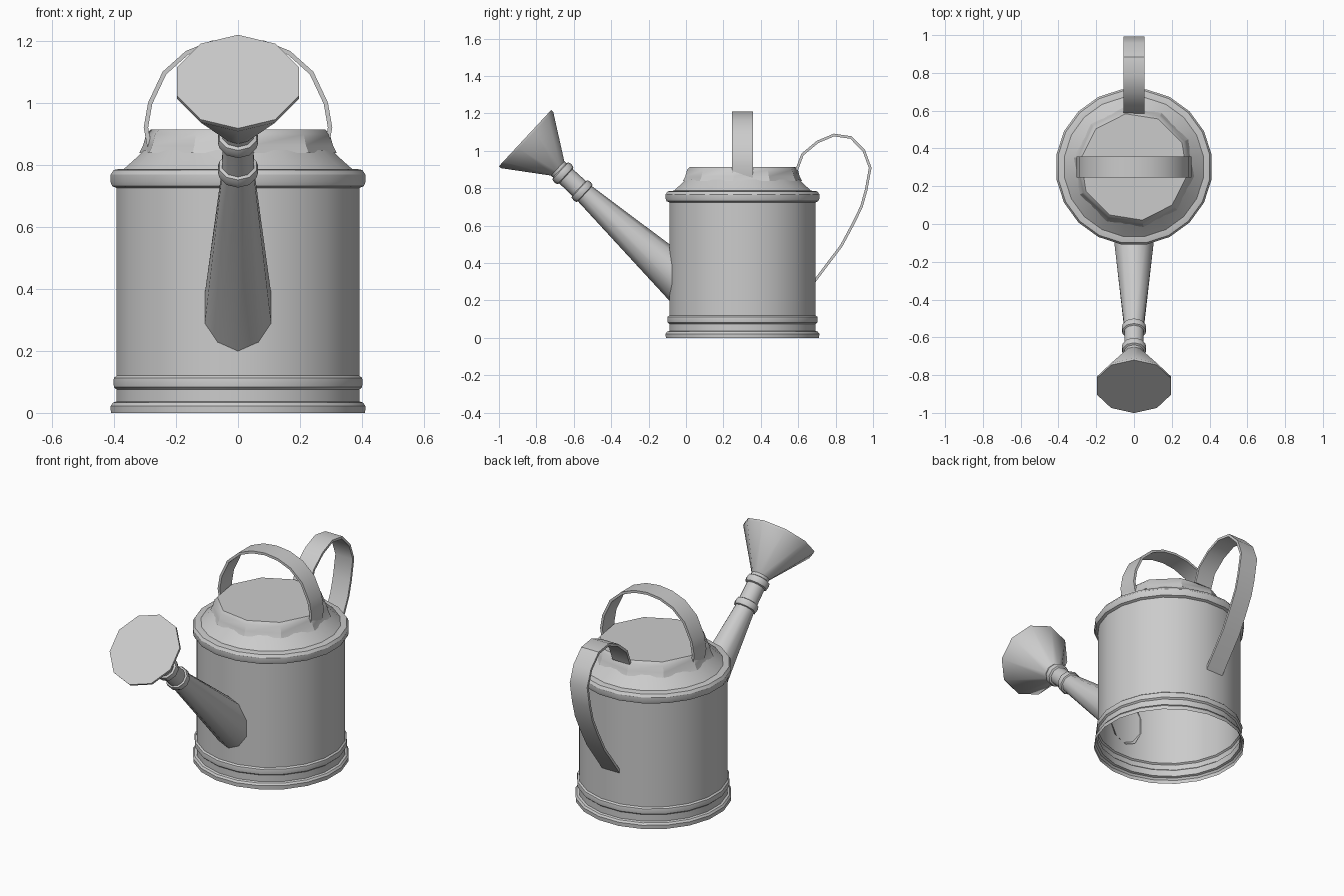
import bpy, bmesh
from math import sin, cos, pi, radians
from mathutils import Vector

if "Cube" in bpy.data.objects:
    bpy.data.objects.remove(bpy.data.objects["Cube"])

X = Vector((1, 0, 0))
Y = Vector((0, 1, 0))
Z = Vector((0, 0, 1))
CENTRE = Vector((0, 0.302, 0))


def finish(bm, name, angle):
    bmesh.ops.recalc_face_normals(bm, faces=bm.faces)
    mesh = bpy.data.meshes.new(name)
    bm.to_mesh(mesh)
    bm.free()
    ob = bpy.data.objects.new(name, mesh)
    bpy.context.collection.objects.link(ob)
    bpy.ops.object.select_all(action='DESELECT')
    ob.select_set(True)
    bpy.context.view_layer.objects.active = ob
    bpy.ops.object.shade_smooth_by_angle(angle=radians(angle))
    return ob


def lathe(name, profile, sides, phase, origin, u, v, w, cap=False, cut_y=None, angle=30):
    """Turn (radius, height) points around axis w; cut_y slides the first ring onto a y plane."""
    bm = bmesh.new()
    rings = []
    for i, (r, h) in enumerate(profile):
        ring = []
        for k in range(sides):
            a = phase + 2 * pi * k / sides
            p = origin + (u * cos(a) + v * sin(a)) * r + w * h
            if i == 0 and cut_y is not None:
                p += w * ((cut_y - p.y) / w.y)
            ring.append(bm.verts.new(p))
        rings.append(ring)
    for a, b in zip(rings, rings[1:]):
        for k in range(sides):
            n = (k + 1) % sides
            bm.faces.new((a[k], a[n], b[n], b[k]))
    if cap:
        bm.faces.new(rings[-1])
    return finish(bm, name, angle)


def band(name, path, centre, side, width, thickness=0.014):
    """Flat strap following a path of points."""
    bm = bmesh.new()
    rows = [[bm.verts.new(Vector(p) + centre + side * s * width / 2) for s in (-1, 1)] for p in path]
    for a, b in zip(rows, rows[1:]):
        bm.faces.new((a[0], a[1], b[1], b[0]))
    bmesh.ops.recalc_face_normals(bm, faces=bm.faces)
    bmesh.ops.solidify(bm, geom=bm.faces[:], thickness=thickness)
    return finish(bm, name, 35)


# Body: open at the bottom, beaded foot, rolled rim and sloping shoulder
body = [(0.415, 0), (0.416, 0.022), (0.408, 0.033), (0.396, 0.037), (0.396, 0.075),
        (0.405, 0.083), (0.407, 0.1), (0.405, 0.113), (0.396, 0.12), (0.396, 0.725),
        (0.411, 0.731), (0.416, 0.745), (0.416, 0.768), (0.406, 0.783), (0.39, 0.786),
        (0.372, 0.787), (0.34, 0.815), (0.305, 0.848)]
lathe("body", body, 20, radians(9), CENTRE, X, Y, Z)

# Ten-sided neck and flat top
neck = [(0.322, 0.838), (0.31, 0.862), (0.3, 0.898), (0.285, 0.914)]
lathe("neck_and_top", neck, 10, radians(27), CENTRE, X, Y, Z, cap=True)

# Spout, collars and sprinkler head share one slanted axis
base = Vector((0, -0.08, 0.342))
w = Vector((0, -0.732, 0.681)).normalized()
v = X.cross(w) * -1


def spout_part(name, profile, **kw):
    return lathe(name, profile, 10, pi / 2, base, X, v, w, angle=40, **kw)


spout_part("spout", [(0.113, -0.1), (0.054, 0.64), (0.052, 0.84)], cut_y=-0.07)
for i, (t, r) in enumerate(((0.65, 0.067), (0.79, 0.067))):
    spout_part(f"spout_collar_{i + 1}", [(0.05, t - 0.024), (r - 0.004, t - 0.018), (r, t),
                                         (r - 0.004, t + 0.018), (0.05, t + 0.024)])
spout_part("sprinkler_head", [(0.05, 0.825), (0.206, 1.052), (0.206, 1.066)], cap=True)

# Carrying handle arching over the top
half = [(0.29, 0.845), (0.304, 0.92), (0.29, 1.0), (0.243, 1.1), (0.168, 1.167), (0.085, 1.2)]
arch = [(x, 0, z) for x, z in half] + [(0, 0, 1.21)] + [(-x, 0, z) for x, z in reversed(half)]
band("top_handle", arch, CENTRE, Y, 0.112)

# Rear handle looping from the shoulder down to the wall
loop = [(0.585, 0.9), (0.617, 0.985), (0.7, 1.054), (0.79, 1.092), (0.885, 1.078), (0.957, 1.005),
        (0.992, 0.91), (0.97, 0.79), (0.945, 0.7), (0.9, 0.607), (0.837, 0.49), (0.69, 0.295)]
band("rear_handle", [(0, y, z) for y, z in loop], Vector(), X, 0.112)
